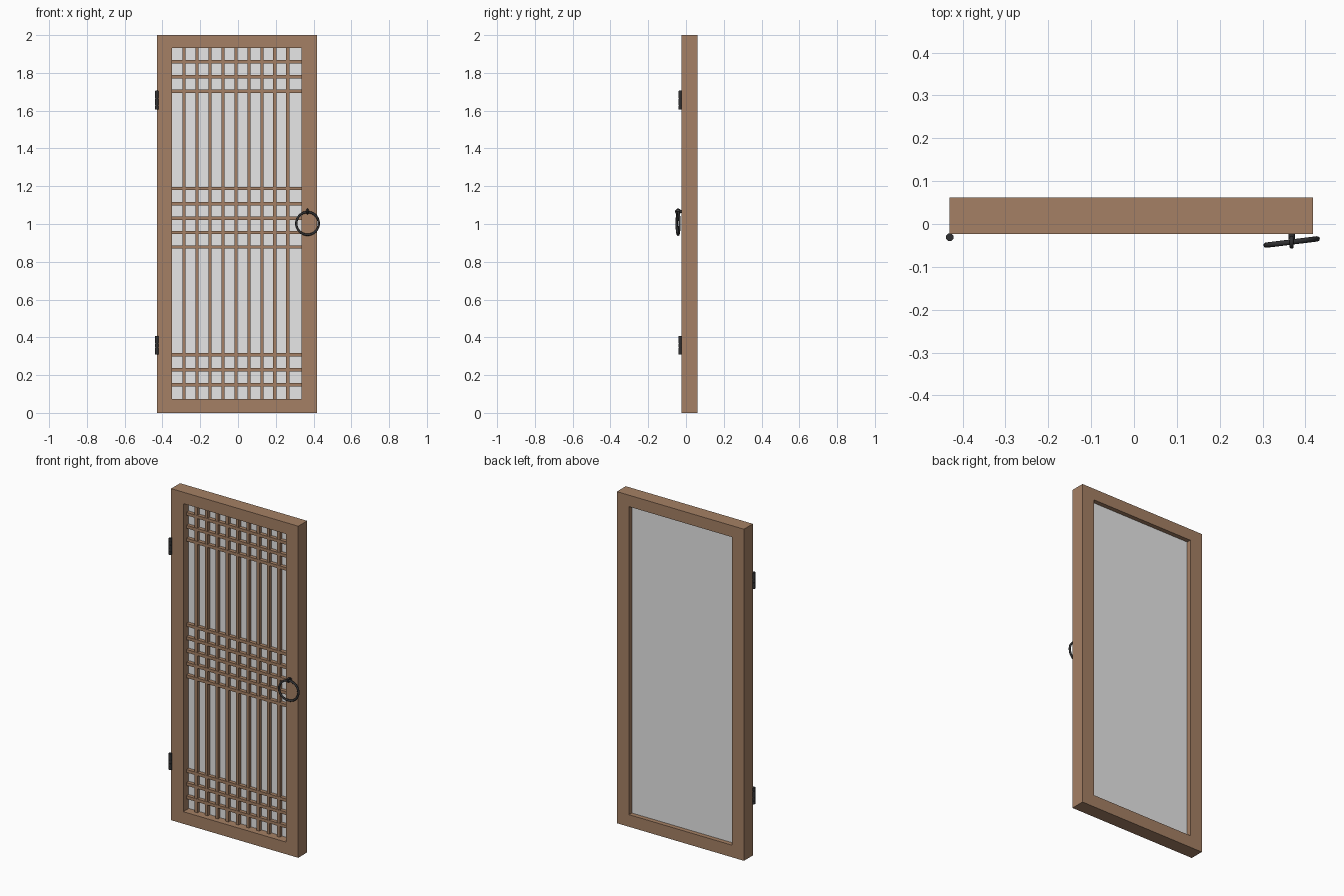
import bpy, bmesh, math
from mathutils import Matrix

if "Cube" in bpy.data.objects:
    bpy.data.objects.remove(bpy.data.objects["Cube"])


def material(name, rgb):
    m = bpy.data.materials.new(name)
    m.diffuse_color = (*rgb, 1)
    m.use_nodes = True
    m.node_tree.nodes["Principled BSDF"].inputs["Base Color"].default_value = m.diffuse_color
    return m


WOOD = material("brown wood", (0.375, 0.217, 0.129))
PAPER = material("pale paper", (0.8, 0.8, 0.8))
IRON = material("dark iron", (0.03, 0.03, 0.032))


def add_object(name, bm, mat):
    bmesh.ops.recalc_face_normals(bm, faces=bm.faces)
    mesh = bpy.data.meshes.new(name)
    bm.to_mesh(mesh)
    bm.free()
    mesh.materials.append(mat)
    ob = bpy.data.objects.new(name, mesh)
    bpy.context.collection.objects.link(ob)
    return ob


def box(bm, x0, x1, y0, y1, z0, z1):
    m = Matrix.Translation(((x0 + x1) / 2, (y0 + y1) / 2, (z0 + z1) / 2))
    m = m @ Matrix.Diagonal((x1 - x0, y1 - y0, z1 - z0, 1))
    bmesh.ops.create_cube(bm, size=1, matrix=m)


def finish(name, mat):
    ob = bpy.context.object
    ob.name = name
    ob.data.materials.append(mat)
    bpy.ops.object.shade_smooth_by_angle(angle=math.radians(40))
    return ob


L, R, FRONT, BACK = -0.43, 0.418, -0.023, 0.062    # door outline
IL, IR, IB, IT = -0.349, 0.337, 0.073, 1.931       # opening

# Frame: rectangular profile swept round the four corners
bm = bmesh.new()
rings = []
for xo, xi, zo, zi in ((L, IL, 0, IB), (R, IR, 0, IB), (R, IR, 2, IT), (L, IL, 2, IT)):
    pts = ((xo, FRONT, zo), (xi, FRONT, zi), (xi, BACK, zi), (xo, BACK, zo))
    rings.append([bm.verts.new(p) for p in pts])
for i in range(4):
    a, b = rings[i], rings[(i + 1) % 4]
    for j in range(4):
        k = (j + 1) % 4
        bm.faces.new((a[j], a[k], b[k], b[j]))
add_object("door_frame", bm, WOOD)

# Paper panel behind the lattice
bm = bmesh.new()
box(bm, IL, IR, 0.029, 0.035, IB, IT)
add_object("paper_panel", bm, PAPER)

# Vertical lattice bars
bm = bmesh.new()
for i in range(9):
    x = -0.286 + i * 0.0688
    box(bm, x - 0.009, x + 0.009, 0.009, 0.03, IB, IT)
add_object("vertical_bars", bm, WOOD)

# Horizontal lattice bars in three groups
bm = bmesh.new()
for z in (0.148, 0.228, 0.307, 0.878, 0.955, 1.031, 1.108, 1.188, 1.702, 1.78, 1.858):
    box(bm, IL, IR, 0.007, 0.03, z - 0.009, z + 0.009)
add_object("horizontal_bars", bm, WOOD)

# Hinge barrels with knuckles
for n, z0 in (("lower", 0.308), ("upper", 1.606)):
    bm = bmesh.new()
    for i in range(5):
        bmesh.ops.create_cone(bm, cap_ends=True, segments=16, radius1=0.009, radius2=0.009,
                              depth=0.0185,
                              matrix=Matrix.Translation((L, -0.031, z0 + 0.01 + i * 0.02)))
    bmesh.ops.create_cone(bm, cap_ends=True, segments=16, radius1=0.007, radius2=0.007,
                          depth=0.099, matrix=Matrix.Translation((L, -0.031, z0 + 0.05)))
    ob = add_object(n + "_hinge", bm, IRON)
    bpy.context.view_layer.objects.active = ob
    ob.select_set(True)
    bpy.ops.object.shade_smooth_by_angle(angle=math.radians(40))
    ob.select_set(False)

# Pull ring, turned slightly
HX = 0.368
bpy.ops.mesh.primitive_torus_add(location=(HX, -0.042, 1.003), major_radius=0.06,
                                 minor_radius=0.0062, major_segments=40, minor_segments=12,
                                 rotation=(math.pi / 2, 0, math.radians(7)))
finish("pull_ring", IRON)

# Eye that carries the ring, and its post
bpy.ops.mesh.primitive_torus_add(location=(HX, -0.042, 1.066), major_radius=0.0105,
                                 minor_radius=0.005, major_segments=24, minor_segments=10,
                                 rotation=(0, math.pi / 2, 0))
finish("ring_eye", IRON)
bpy.ops.mesh.primitive_cylinder_add(vertices=16, radius=0.0075, depth=0.014,
                                    location=(HX, -0.028, 1.066), rotation=(math.pi / 2, 0, 0))
finish("ring_post", IRON)
